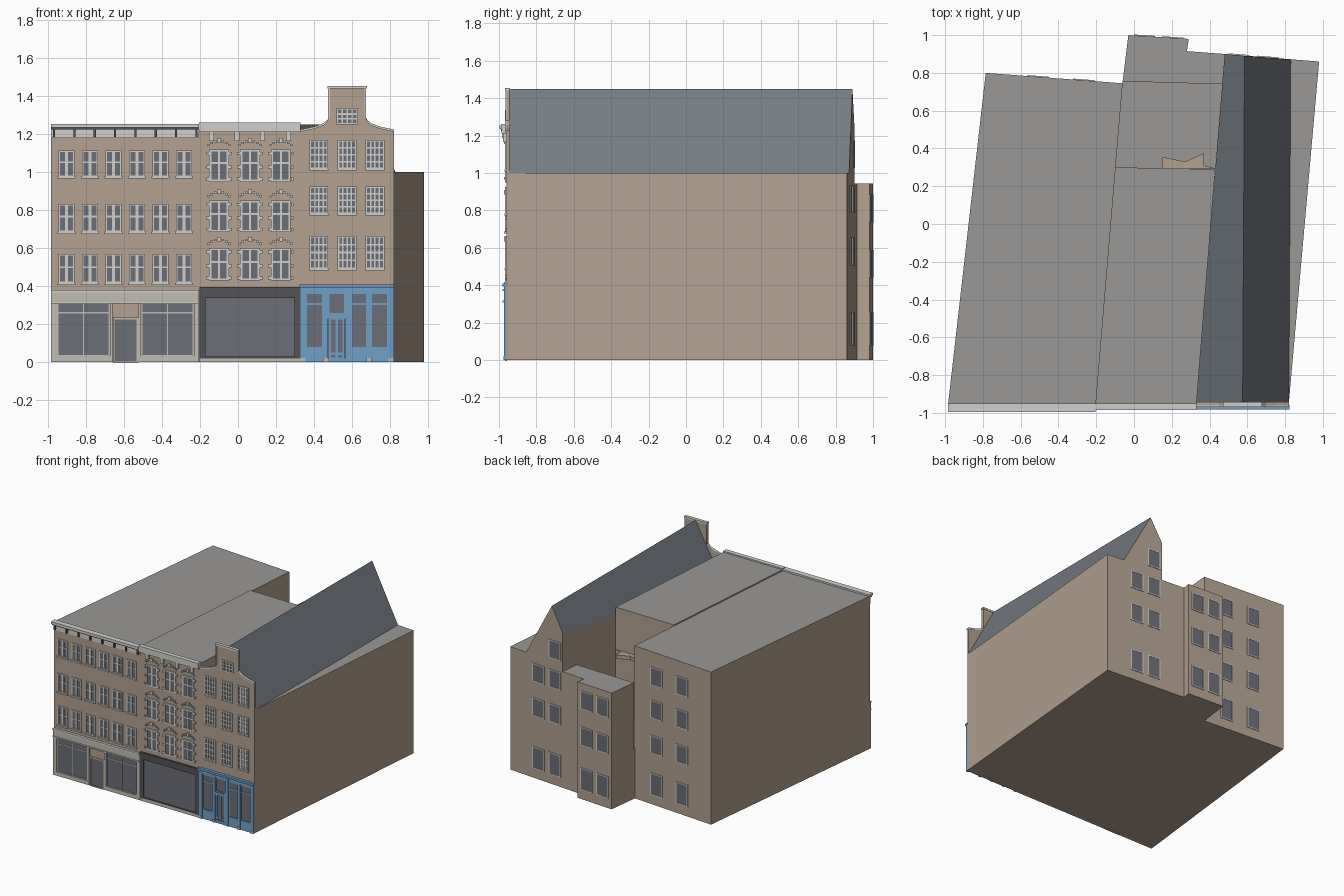
import bpy, bmesh
from mathutils import Vector

if "Cube" in bpy.data.objects:
    bpy.data.objects.remove(bpy.data.objects["Cube"], do_unlink=True)


def material(name, r, g, b):
    col = [(c / 255) ** 2.2 for c in (r, g, b)] + [1]
    m = bpy.data.materials.new(name)
    m.use_nodes = True
    m.diffuse_color = col
    m.node_tree.nodes["Principled BSDF"].inputs["Base Color"].default_value = col
    return m


WALL = material("tan_wall", 178, 160, 143)
ROOF = material("flat_roof_grey", 152, 151, 149)
SLATE = material("slate", 116, 122, 129)
TRIM = material("pale_trim", 208, 207, 202)
STONE = material("shop_stone", 192, 188, 178)
GLASS = material("glass_grey", 108, 110, 119)
DARK = material("charcoal", 84, 83, 88)
BLUE = material("shop_blue", 112, 158, 198)
FRONT = -0.96


def finish(bm, name, *mats):
    bmesh.ops.recalc_face_normals(bm, faces=bm.faces)
    mesh = bpy.data.meshes.new(name)
    bm.to_mesh(mesh)
    bm.free()
    for m in mats:
        mesh.materials.append(m)
    ob = bpy.data.objects.new(name, mesh)
    bpy.context.collection.objects.link(ob)
    return ob


def extrude(name, pts, offset, mats, is_second=lambda n: False):
    """Extrude a closed outline; faces passing the rule take the second material."""
    bm = bmesh.new()
    face = bm.faces.new([bm.verts.new(p) for p in pts])
    out = bmesh.ops.extrude_face_region(bm, geom=[face], use_keep_orig=True)
    moved = [v for v in out["geom"] if isinstance(v, bmesh.types.BMVert)]
    bmesh.ops.translate(bm, verts=moved, vec=offset)
    bmesh.ops.recalc_face_normals(bm, faces=bm.faces)
    bm.normal_update()
    for f in bm.faces:
        f.material_index = int(is_second(f.normal))
    return finish(bm, name, *mats)


def block(name, plan, top, base=0, cover=ROOF):
    extrude(name, [(x, y, base) for x, y in plan], (0, 0, top - base),
            (WALL, cover), lambda n: n.z > 0.5)


def panel(name, mat, outline, y0, y1):
    extrude(name, [(x, y0, z) for x, z in outline], (0, y1 - y0, 0), (mat,))


class Part:
    """Collects boxes on a wall plane: u along the wall, d outward, z up."""
    def __init__(self, name, mat, a=(0, FRONT), b=(1, FRONT)):
        self.name, self.mat, self.bm = name, mat, bmesh.new()
        self.a = Vector((*a, 0))
        self.u = (Vector((*b, 0)) - self.a).normalized()
        self.n = Vector((self.u.y, -self.u.x, 0))

    def box(self, u0, u1, z0, z1, d=0.008, d0=-0.002):
        vs = bmesh.ops.create_cube(self.bm, size=1)["verts"]
        for v in vs:
            u = u0 if v.co.x < 0 else u1
            z = z0 if v.co.z < 0 else z1
            k = d0 if v.co.y < 0 else d
            v.co = self.a + self.u * u + self.n * k + Vector((0, 0, z))

    def done(self):
        finish(self.bm, self.name, self.mat)


def window(glass, frame, c, z0, z1, w, bars=(), rails=(), t=0.008, d=0.008):
    """Pane with a border, vertical bars and horizontal rails at given fractions."""
    l, r, h = c - w / 2, c + w / 2, z1 - z0
    glass.box(l, r, z0, z1, 0.003)
    for u in (l, r):
        frame.box(u - t / 2, u + t / 2, z0, z1, d)
    for z in (z0, z1):
        frame.box(l - t / 2, r + t / 2, z - t / 2, z + t / 2, d)
    for f in bars:
        frame.box(l + f * w - t / 2, l + f * w + t / 2, z0, z1, d - 0.001)
    for f in rails:
        frame.box(l, r, z0 + f * h - t / 2, z0 + f * h + t / 2, d - 0.002)


# Main masses
block("left_house", [(-.985, FRONT), (-.205, FRONT), (-.06, .745), (-.785, .8)], 1.242)
block("middle_house", [(-.205, FRONT), (.33, FRONT), (.43, .29), (-.1, .3)], 1.252)
block("courtyard_roof", [(-.1, .3), (.43, .29), (.467, .74), (-.06, .755)], .4)
block("courtyard_ledge", [(.15, .295), (.15, .355), (.27, .33), (.37, .375), (.37, .31), (.43, .295)],
      .91, .88, WALL)
block("rear_extension", [(-.06, .755), (-.03, 1), (.29, .98), (.28, .915), (.48, .9), (.467, .74)], .945)
block("right_house", [(.33, -.945), (.82, -.945), (.98, .86), (.48, .9)], 1.0)

# Pitched roof, trimmed along the party wall
bm = bmesh.new()
fl, fa, fr, bl, bu, ba, br = [bm.verts.new(p) for p in (
    (.33, -.945, 1), (.575, -.945, 1.45), (.82, -.945, 1),
    (.48, .9, 1), (.48, .9, 1.26), (.585, .89, 1.45), (.83, .872, 1))]
for i, f in enumerate([(fl, fa, fr), (bl, bu, ba, br), (fl, bl, bu), (fl, bu, ba, fa), (fa, ba, br, fr)]):
    bm.faces.new(f).material_index = int(i > 2)
finish(bm, "pitched_roof", WALL, SLATE)

# Neck gable screen with coping
shoulder = [(.82, 1.225), (.75, 1.24), (.70, 1.258), (.675, 1.28)]
mirror = [(1.15 - x, z) for x, z in reversed(shoulder)]
panel("gable_screen", WALL,
      [(.33, 0), (.82, 0)] + shoulder + [(.675, 1.45), (.475, 1.45)] + mirror, FRONT, -.944)
for side, line in (("right", shoulder), ("left", mirror)):
    panel("gable_coping_" + side, TRIM,
          line + [(x, z - .012) for x, z in reversed(line)], FRONT - .008, -.942)
neck = Part("gable_neck_trim", TRIM)
neck.box(.472, .678, 1.44, 1.455, .008, -.018)
for x in (.475, .667):
    neck.box(x, x + .008, 1.28, 1.44, .005)
neck.done()

# Upper windows
glass = Part("front_glass", GLASS)
frames = Part("front_window_frames", TRIM)
sills = Part("front_sills", TRIM)
for i in range(6):
    c = -.903 + i * .1238
    for z0, z1 in ((.42, .565), (.69, .83), (.98, .11 + 1)):
        window(glass, frames, c, z0, z1, .078, (.5,), (.55,))
        frames.box(c - .008, c + .008, z0, z1, .007)
        sills.box(c - .048, c + .048, z0 - .014, z0 - .002, .014)

stones = Part("window_ornament", TRIM)
for c in (-.1, .063, .226):
    for z0, z1 in ((.435, .595), (.69, .845), (.955, 1.115)):
        window(glass, frames, c, z0, z1, .092, (.5,), (.58,), .011)
        for s in (-1, 1):
            for f in (.05, .45, .9):
                u, z = c + s * .06, z0 + f * (z1 - z0)
                stones.box(u - .007, u + .007, z - .008, z + .008, .009)
            for du, dz in ((.055, .034), (.038, .045), (.02, .054)):
                stones.box(c + s * du - .006, c + s * du + .006, z1 + dz - .012, z1 + dz, .009)
        stones.box(c - .01, c + .01, z1 + .04, z1 + .065, .014)
stones.done()

for c in (.426, .574, .721):
    for z0, z1 in ((.495, .66), (.785, .92), (1.02, 1.165)):
        window(glass, frames, c, z0, z1, .09, (.25, .5, .75), (.25, .5, .75), .008)
        sills.box(c - .05, c + .05, z0 - .012, z0 - .002, .01)
window(glass, frames, .575, 1.255, 1.333, .104, (.25, .5, .75), (.33, .66), .008)
sills.done()

# Cornices
left = Part("left_cornice", TRIM)
left.box(-.985, -.205, 1.18, 1.228, .008)
left.box(-.985, -.205, 1.236, 1.255, .036, -.01)
left.done()
gutter = Part("left_gutter_line", DARK)
gutter.box(-.982, -.205, 1.226, 1.236, .028)
for i in range(8):
    c = -.968 + i * .107
    gutter.box(c - .006, c + .006, 1.185, 1.228, .022)
gutter.done()
mid = Part("middle_cornice", TRIM)
mid.box(-.205, .33, 1.212, 1.262, .026, -.01)
for c in (-.14, -.005, .13, .265):
    mid.box(c - .013, c + .013, 1.165, 1.215, .018)
mid.done()

# Left shop: stone piers, fascia, two wide windows and a door
shop = Part("left_shop_surround", STONE)
for u0, u1 in ((-.985, -.953), (-.674, -.66), (-.525, -.51), (-.232, -.205)):
    shop.box(u0, u1, 0, .32, .012)
shop.box(-.985, -.205, .315, .378, .014)
for c in (-.8135, -.371):
    shop.box(c - .14, c + .14, 0, .032, .012)
    window(glass, shop, c, .035, .31, .27, (.5,), (.82,), .006, .007)
window(glass, shop, -.592, 0, .23, .125, (), (), .009)
shop.done()
fascia = Part("left_shop_fascia", TRIM)
fascia.box(-.985, -.205, .308, .318, .02)
fascia.box(-.985, -.205, .368, .38, .02)
fascia.done()

# Middle shop: one broad dark opening
shop = Part("middle_shop_surround", DARK)
shop.box(-.203, -.175, .02, .395, .014)
shop.box(.302, .33, .02, .395, .014)
shop.box(-.203, .33, .345, .395, .014)
window(glass, shop, .063, .025, .345, .48, (), (), .012, .012)
shop.done()
plinth = Part("middle_shop_plinth", STONE)
plinth.box(-.203, .33, 0, .025, .012)
plinth.done()

# Right shop: painted frame with three windows and a door
shop = Part("right_shop_surround", BLUE)
for u0, u1 in ((.33, .357), (.448, .474), (.566, .594), (.678, .7), (.79, .82)):
    shop.box(u0, u1, 0, .385, .014)
shop.box(.33, .82, .37, .395, .012)
shop.box(.325, .822, .393, .41, .022)
for c, w in ((.402, .09), (.636, .084), (.745, .09)):
    shop.box(c - w / 2, c + w / 2, 0, .075, .008)
    window(glass, shop, c, .075, .365, w, (), (.8,), .01)
window(glass, shop, .52, .255, .365, .088, (), (), .01)
window(glass, shop, .52, .02, .23, .074, (.5,), (.12,), .012)
shop.box(.474, .566, .228, .25, .012)
shop.box(.474, .566, 0, .02, .01)
shop.done()
feet = Part("right_shop_pier_feet", STONE)
for c in (.343, .461, .689, .806):
    feet.box(c - .013, c + .013, 0, .022, .017)
feet.done()
glass.done()
frames.done()

# Rear windows on the three back walls
low, mid_z, high = .167, .58, .86
for name, a, b, spots in (
        ("left_house", (-.06, .745), (-.785, .8),
         [(u, z) for u in (.206, .45) for z in (low, .49, .777, 1.045)]),
        ("extension", (.29, .98), (-.03, 1),
         [(u, z) for u in (.085, .235) for z in (low, .515, .81)]),
        ("right_house", (.98, .86), (.48, .9),
         [(u, z) for u in (.27, .426) for z in (low, mid_z, high)] + [(.426, 1.1)])):
    panes = Part(name + "_rear_glass", GLASS, a, b)
    trim = Part(name + "_rear_frames", TRIM, a, b)
    for u, z in spots:
        h = .085 if z == low else .07
        window(panes, trim, u, z - h, z + h, .105, (), (), .008, .005)
    panes.done()
    trim.done()
